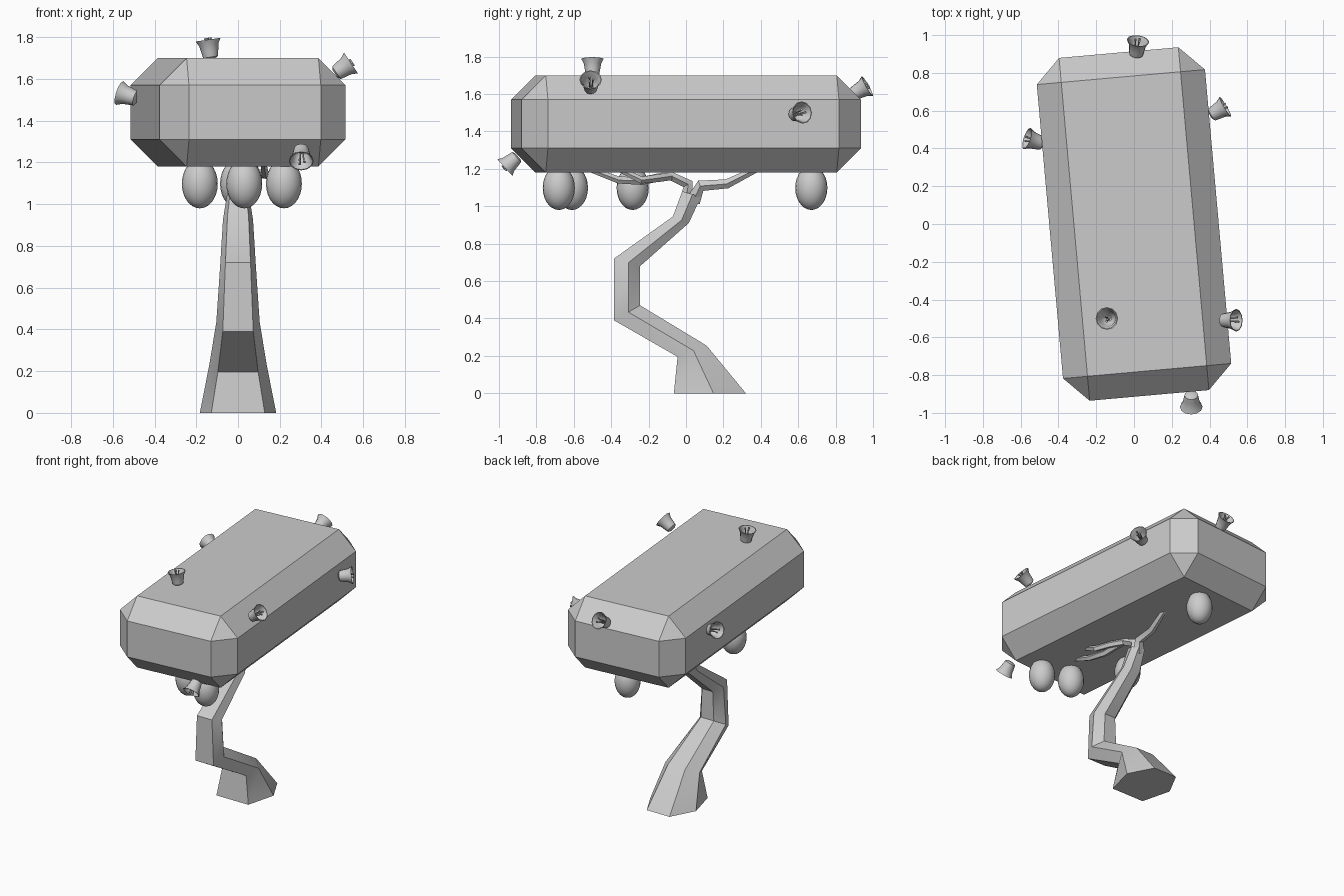
import bpy, bmesh
from math import radians, sin, cos, pi
from mathutils import Vector

if "Cube" in bpy.data.objects:
    bpy.data.objects.remove(bpy.data.objects["Cube"])


def make(name, bm, smooth=None):
    bmesh.ops.recalc_face_normals(bm, faces=bm.faces)
    me = bpy.data.meshes.new(name)
    bm.to_mesh(me)
    bm.free()
    ob = bpy.data.objects.new(name, me)
    bpy.context.collection.objects.link(ob)
    if smooth:
        bpy.ops.object.select_all(action='DESELECT')
        ob.select_set(True)
        bpy.context.view_layer.objects.active = ob
        bpy.ops.object.shade_smooth_by_angle(angle=radians(smooth))
    return ob


def loft(bm, rings):
    """Skin a list of equal point rings, capping both ends."""
    vs = [[bm.verts.new(p) for p in r] for r in rings]
    n = len(vs[0])
    for a, b in zip(vs, vs[1:]):
        for i in range(n):
            j = (i + 1) % n
            bm.faces.new((a[i], a[j], b[j], b[i]))
    bm.faces.new(vs[0])
    bm.faces.new(vs[-1])


def tube(bm, path, radii, sides):
    path = [Vector(p) for p in path]
    rings = []
    for k, p in enumerate(path):
        d = (path[min(k + 1, len(path) - 1)] - path[max(k - 1, 0)]).normalized()
        a = (Vector((1, 0, 0)) - d * d.x).normalized()
        b = d.cross(a)
        rings.append([p + radii[k] * (a * cos(2 * pi * i / sides) + b * sin(2 * pi * i / sides))
                      for i in range(sides)])
    loft(bm, rings)


# Chamfered block canopy
bm = bmesh.new()
bmesh.ops.create_cube(bm, size=1)
bmesh.ops.scale(bm, vec=(0.894, 1.822, 0.52), verts=bm.verts)
bmesh.ops.bevel(bm, geom=bm.edges[:], offset=0.13, segments=1, affect='EDGES')
canopy = make("canopy", bm)
canopy.location.z = 1.44
canopy.rotation_euler.z = radians(5.1)

# Crooked trunk: front point (y, z), back point (y, z), half width
section = [(-0.7, -1), (0.7, -1), (1, 0.1), (0.5, 1), (-0.5, 1), (-1, 0.1)]
stations = [((-0.065, 0), (0.32, 0), 0.183),
            ((-0.045, 0.195), (0.11, 0.255), 0.138),
            ((-0.385, 0.39), (-0.245, 0.47), 0.104),
            ((-0.385, 0.72), (-0.245, 0.68), 0.086),
            ((-0.07, 0.945), (0.015, 0.91), 0.072),
            ((-0.02, 1.08), (0.08, 1.05), 0.05)]
rings = []
for f, b, w in stations:
    f, b = Vector((0, *f)), Vector((0, *b))
    rings.append([(f + b) / 2 + (b - f) / 2 * v + Vector((w * u, 0, 0)) for u, v in section])
bm = bmesh.new()
loft(bm, rings)
make("trunk", bm, 35)

# Branches under the canopy
bm = bmesh.new()
tube(bm, [(0, 0, 1.03), (0, 0.01, 1.12), (0.02, -0.09, 1.165), (0.05, -0.24, 1.135),
          (0.08, -0.36, 1.14), (0.08, -0.52, 1.2)], [0.035, 0.03, 0.025, 0.022, 0.02, 0.015], 5)
tube(bm, [(0, 0.04, 1.03), (0.02, 0.08, 1.11), (0.03, 0.22, 1.12), (0.05, 0.38, 1.2)],
     [0.04, 0.032, 0.026, 0.018], 5)
tube(bm, [(0.02, -0.08, 1.16), (0.08, -0.15, 1.15), (0.13, -0.24, 1.14), (0.12, -0.36, 1.2)],
     [0.022, 0.022, 0.02, 0.015], 5)
make("branches", bm, 35)

# Hanging egg-shaped fruit
for i, (x, y) in enumerate([(0.22, -0.68), (0.03, -0.61), (-0.183, -0.285), (0, 0.67)]):
    bm = bmesh.new()
    bmesh.ops.create_uvsphere(bm, u_segments=20, v_segments=14, radius=1)
    bmesh.ops.scale(bm, vec=(0.086, 0.086, 0.118), verts=bm.verts)
    ob = make(f"fruit_{i + 1}", bm, 60)
    ob.location = (x, y, 1.098)

# Bell blossoms: outer wall, then back down the inside; stamens in the middle
profile = [(0.022, 0.0), (0.036, 0.008), (0.041, 0.035), (0.046, 0.065), (0.06, 0.092),
           (0.055, 0.092), (0.042, 0.065), (0.036, 0.035), (0.015, 0.015)]
blossoms = [((-0.13, -0.5, 1.697), (-0.15, 0, 1)),
            ((0.465, -0.51, 1.625), (0.82, 0, 0.55)),
            ((0.405, 0.575, 1.49), (0.85, 0.5, 0.12)),
            ((0.01, 0.89, 1.598), (0.12, 0.85, 0.48)),
            ((-0.483, 0.425, 1.505), (-0.9, 0.3, 0.3)),
            ((0.303, -0.9, 1.268), (0, -0.72, -0.65))]
for i, (base, axis) in enumerate(blossoms):
    bm = bmesh.new()
    loft(bm, [[(r * cos(2 * pi * k / 12), r * sin(2 * pi * k / 12), z) for k in range(12)]
              for r, z in profile])
    for k in range(3):
        a = 2 * pi * k / 3
        c, s = cos(a), sin(a)
        tube(bm, [(0.006 * c, 0.006 * s, 0.01), (0.012 * c, 0.012 * s, 0.085),
                  (0.016 * c, 0.016 * s, 0.1)], [0.004, 0.004, 0.007], 5)
    ob = make(f"blossom_{i + 1}", bm, 40)
    ob.location = base
    ob.rotation_euler = Vector(axis).to_track_quat('Z', 'Y').to_euler()
